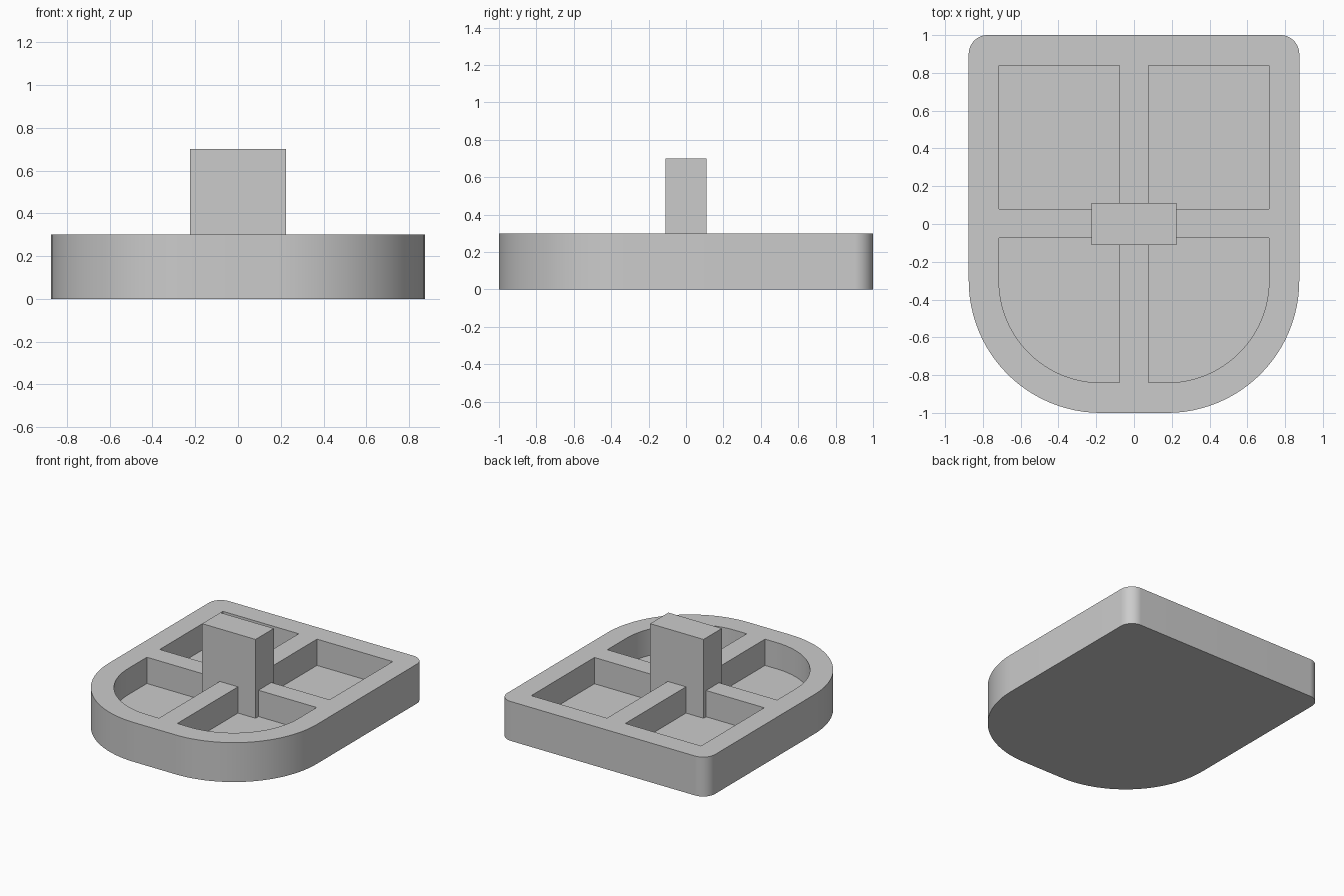
import bpy
import bmesh
from math import cos, sin, pi, radians

if "Cube" in bpy.data.objects:
    bpy.data.objects.remove(bpy.data.objects["Cube"], do_unlink=True)

grey = bpy.data.materials.new("plain grey")
grey.use_nodes = True
grey.diffuse_color = (0.6, 0.6, 0.6, 1)
grey.node_tree.nodes["Principled BSDF"].inputs["Base Color"].default_value = (0.6, 0.6, 0.6, 1)


def outline(x0, x1, y0, y1, radii, steps=24):
    """Counter-clockwise rectangle; radii start at the front left of the outline."""
    corners = [(x0, y0, 1, 1), (x1, y0, -1, 1), (x1, y1, -1, -1), (x0, y1, 1, -1)]
    points = []
    for i, ((x, y, sx, sy), r) in enumerate(zip(corners, radii)):
        if r == 0:
            points.append((x, y))
            continue
        for k in range(steps + 1):
            a = pi + (i + k / steps) * pi / 2
            points.append((x + sx * r + r * cos(a), y + sy * r + r * sin(a)))
    return points


def prism(name, points, z0, z1):
    """Extrude a flat outline from z0 to z1."""
    bm = bmesh.new()
    base = bm.faces.new([bm.verts.new((x, y, z0)) for x, y in points])
    top = bmesh.ops.extrude_face_region(bm, geom=[base])["geom"]
    bmesh.ops.translate(bm, vec=(0, 0, z1 - z0),
                        verts=[v for v in top if isinstance(v, bmesh.types.BMVert)])
    bmesh.ops.recalc_face_normals(bm, faces=bm.faces)
    mesh = bpy.data.meshes.new(name)
    bm.to_mesh(mesh)
    bm.free()
    mesh.materials.append(grey)
    obj = bpy.data.objects.new(name, mesh)
    bpy.context.collection.objects.link(obj)
    return obj


HEIGHT, FLOOR = 0.3, 0.1

# Tray body with two broad rounded front corners and small back ones
tray = prism("tray", outline(-0.875, 0.875, -1, 1, (0.7, 0.7, 0.1, 0.1)), 0, HEIGHT)

# Four pockets leave the rim and the crossed ribs standing
pockets = []
for side, x0, x1 in (("right", -0.715, -0.077), ("left", 0.077, 0.715)):
    front_radii = (0.54, 0, 0, 0) if side == "right" else (0, 0.54, 0, 0)
    pockets.append(prism("back_" + side + "_pocket",
                         outline(x0, x1, 0.08, 0.84, (0, 0, 0, 0)), FLOOR, HEIGHT + 0.1))
    pockets.append(prism("front_" + side + "_pocket",
                         outline(x0, x1, -0.84, -0.075, front_radii), FLOOR, HEIGHT + 0.1))

bpy.context.view_layer.objects.active = tray
for pocket in pockets:
    pocket.hide_render = True
    cut = tray.modifiers.new("cut", "BOOLEAN")
    cut.operation = "DIFFERENCE"
    cut.solver = "EXACT"
    cut.object = pocket
    bpy.ops.object.modifier_apply(modifier=cut.name)
    bpy.data.objects.remove(pocket, do_unlink=True)

# Central post rising from the pocket floor
post = prism("center_post", outline(-0.225, 0.225, -0.11, 0.11, (0, 0, 0, 0)), FLOOR, 0.7)

bpy.ops.object.select_all(action="DESELECT")
tray.select_set(True)
bpy.ops.object.shade_smooth_by_angle(angle=radians(30))
